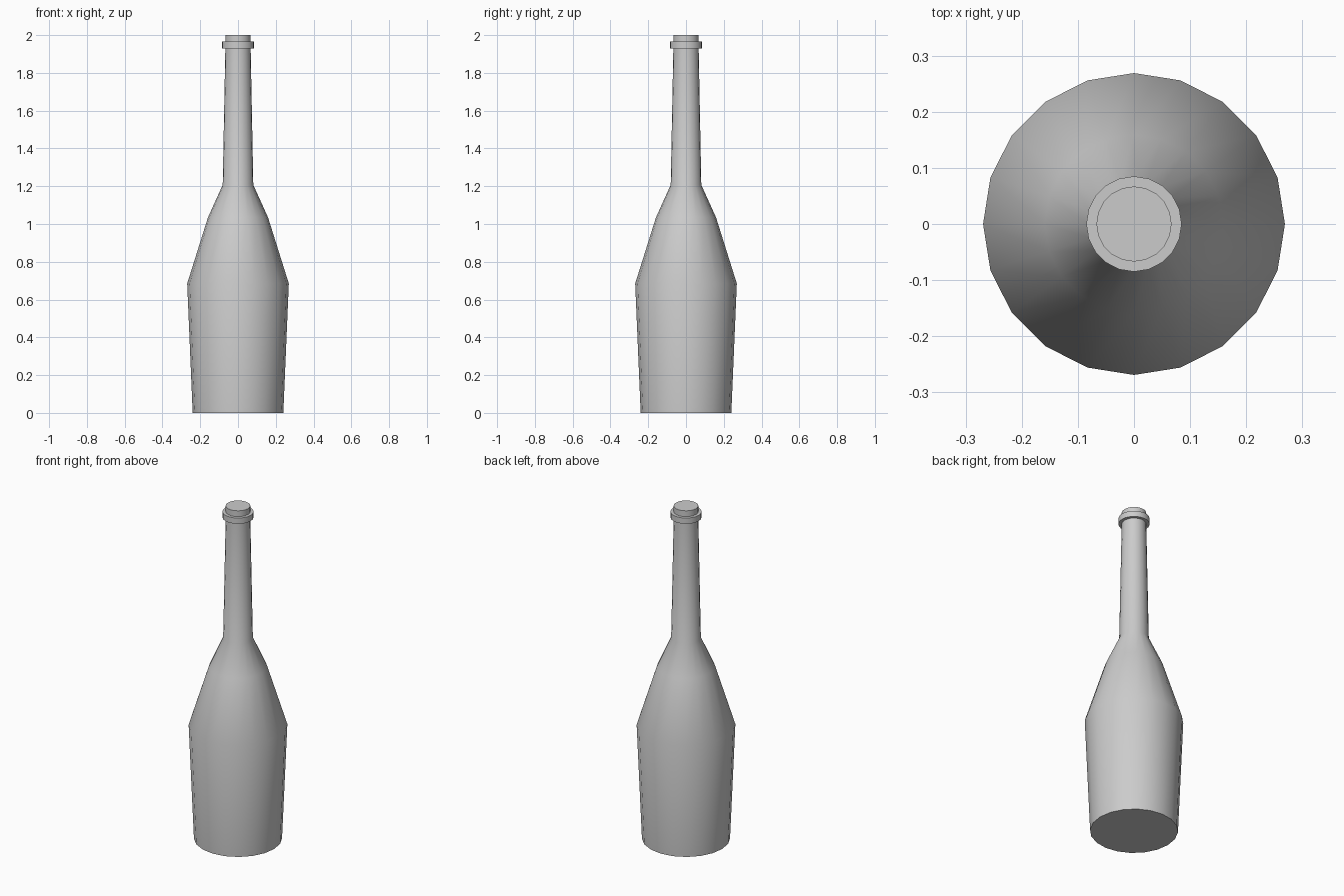
import bpy, bmesh, math
from mathutils import Vector

if "Cube" in bpy.data.objects:
    bpy.data.objects.remove(bpy.data.objects["Cube"])

SIDES = 20

def lathe(name, profile):
    """Revolve (radius, height) points around z and cap both ends."""
    bm = bmesh.new()
    rings = []
    for r, z in profile:
        rings.append([bm.verts.new((r * math.cos(2 * math.pi * i / SIDES),
                                    r * math.sin(2 * math.pi * i / SIDES), z))
                      for i in range(SIDES)])
    for low, high in zip(rings, rings[1:]):
        for i in range(SIDES):
            j = (i + 1) % SIDES
            bm.faces.new((low[i], low[j], high[j], high[i]))
    bm.faces.new(rings[0][::-1])
    bm.faces.new(rings[-1])
    mesh = bpy.data.meshes.new(name)
    bm.to_mesh(mesh)
    bm.free()
    obj = bpy.data.objects.new(name, mesh)
    bpy.context.collection.objects.link(obj)
    bpy.ops.object.select_all(action='DESELECT')
    obj.select_set(True)
    bpy.context.view_layer.objects.active = obj
    bpy.ops.object.shade_smooth_by_angle(angle=math.radians(35))
    return obj

# Whole bottle: body, shoulder, neck, lip ring and mouth in one profile
lathe("bottle", [
    (0.24, 0.0), (0.269, 0.685), (0.159, 1.035), (0.081, 1.207),
    (0.067, 1.93), (0.085, 1.93), (0.085, 1.965), (0.067, 1.965),
    (0.067, 2.0),
])
